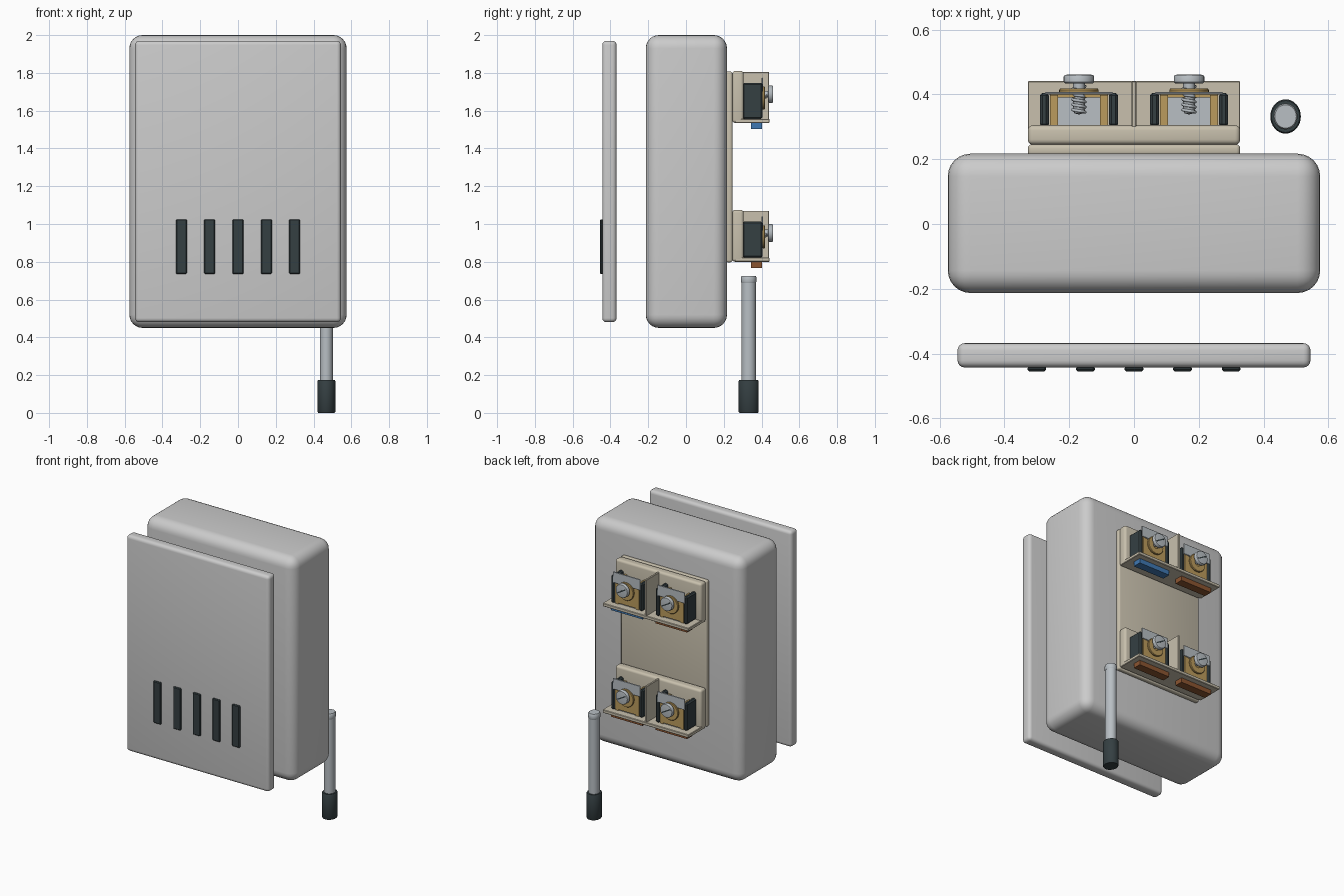
import bpy, bmesh, math
from mathutils import Matrix

if "Cube" in bpy.data.objects:
    bpy.data.objects.remove(bpy.data.objects["Cube"])


def mat(name, r, g, b):
    m = bpy.data.materials.new(name)
    m.diffuse_color = (r, g, b, 1)
    m.use_nodes = True
    m.node_tree.nodes["Principled BSDF"].inputs["Base Color"].default_value = m.diffuse_color
    return m


SHELL = mat("shell_grey", 0.60, 0.63, 0.60)
DARK = mat("dark", 0.035, 0.05, 0.055)
BEIGE = mat("beige", 0.58, 0.53, 0.42)
BRASS = mat("brass", 0.50, 0.33, 0.11)
METAL = mat("metal", 0.48, 0.52, 0.55)
BLUE = mat("blue", 0.05, 0.19, 0.45)
BROWN = mat("brown", 0.26, 0.09, 0.03)


def finish(name, bm, m):
    bmesh.ops.recalc_face_normals(bm, faces=bm.faces)
    me = bpy.data.meshes.new(name)
    bm.to_mesh(me)
    bm.free()
    ob = bpy.data.objects.new(name, me)
    bpy.context.collection.objects.link(ob)
    me.materials.append(m)
    bpy.ops.object.select_all(action='DESELECT')
    ob.select_set(True)
    bpy.context.view_layer.objects.active = ob
    bpy.ops.object.shade_smooth_by_angle(angle=math.radians(35))
    return ob


def box(name, x, y, z, m, bevel=0, seg=1):
    """Box given by (min, max) pairs, with optional rounded edges."""
    bm = bmesh.new()
    bmesh.ops.create_cube(bm, size=1)
    for v in bm.verts:
        v.co = [(r[0] + r[1]) / 2 + c * (r[1] - r[0]) for r, c in zip((x, y, z), v.co)]
    if bevel:
        bmesh.ops.bevel(bm, geom=bm.edges[:], offset=bevel, segments=seg,
                        profile=0.5, affect='EDGES')
    return finish(name, bm, m)


def lathe(name, profile, m, at, along_y=False, sx=1.0, n=32):
    """Revolve an (r, h) profile about z, or about y when along_y is set."""
    bm = bmesh.new()
    vs = [bm.verts.new((r, 0, h)) for r, h in profile]
    es = [bm.edges.new(p) for p in zip(vs, vs[1:])]
    bmesh.ops.spin(bm, geom=vs + es, cent=(0, 0, 0), axis=(0, 0, 1),
                   angle=2 * math.pi, steps=n, use_duplicate=False)
    bmesh.ops.remove_doubles(bm, verts=bm.verts, dist=1e-5)
    rot = Matrix.Rotation(-math.pi / 2, 4, 'X') if along_y else Matrix()
    bm.transform(Matrix.Translation(at) @ rot @ Matrix.Diagonal((sx, 1, 1, 1)))
    return finish(name, bm, m)


def thread(name, x, z, y0, y1, r, turns):
    """Helical screw thread along y."""
    cu = bpy.data.curves.new(name, 'CURVE')
    cu.dimensions = '3D'
    cu.bevel_depth = 0.005
    cu.bevel_resolution = 1
    sp = cu.splines.new('POLY')
    n = turns * 16
    sp.points.add(n)
    for i, p in enumerate(sp.points):
        a = 2 * math.pi * i / 16
        p.co = (x + r * math.cos(a), y0 + (y1 - y0) * i / n, z + r * math.sin(a), 1)
    cu.materials.append(METAL)
    bpy.context.collection.objects.link(bpy.data.objects.new(name, cu))


# Housing and detached front cover
box("housing", (-.575, .575), (-.213, .217), (.45, 2.0), SHELL, .07, 6)
box("front_cover", (-.545, .545), (-.443, -.368), (.48, 1.97), SHELL, .022, 4)
for i in range(5):
    cx = -.3 + .15 * i
    box(f"vent_slot_{i}", (cx - .029, cx + .029), (-.455, -.440), (.735, 1.025), DARK, .005)

# Rear mounting plate
box("mounting_plate", (-.328, .328), (.21, .246), (.797, 1.807), BEIGE, .012, 3)


def terminal(tag, cx, z, wire):
    """One screw terminal; z is the shelf's underside."""
    def bx(name, hw, y, z0, z1, m, b=0, off=0):
        box(f"{name}_{tag}", (cx + off - hw, cx + off + hw), y, (z + z0, z + z1), m, b)
    for s, side in ((-1, "a"), (1, "b")):
        bx(f"cheek_{side}", .014, (.30, .405), .022, .212, DARK, .008, s * .107)
        bx(f"brass_wall_{side}", .012, (.30, .398), .022, .19, BRASS, 0, s * .077)
    bx("clamp_block", .065, (.30, .392), .022, .11, METAL)
    bx("brass_front", .09, (.390, .400), .03, .165, BRASS)
    bx("marker_plate", .105, (.400, .407), .165, .24, METAL, .002)
    bx("wire_entry", .12, (.345, .402), -.032, .005, wire)
    # Screw with washer, shaft, thread and slotted head
    sz = z + .152
    lathe(f"washer_{tag}", [(.022, .403), (.058, .403), (.061, .408), (.061, .414),
          (.058, .418), (.022, .418), (.022, .403)], BRASS, (cx, 0, sz - .02), True)
    lathe(f"screw_shaft_{tag}", [(0, .338), (.014, .342), (.018, .35), (.018, .437), (0, .437)],
          METAL, (cx, 0, sz), True, n=16)
    thread(f"screw_thread_{tag}", cx, sz, .345, .425, .019, 5)
    lathe(f"screw_head_{tag}", [(0, .434), (.043, .434), (.047, .438), (.047, .455),
          (.044, .460), (.038, .461), (0, .461)], METAL, (cx, 0, sz), True)
    slot = box(f"screw_slot_{tag}", (-.036, .036), (.457, .4617), (-.004, .004), DARK)
    slot.rotation_euler = (0, math.radians(30), 0)
    slot.location = (cx, 0, sz)


# Two terminal rows: base, shelf, divider and a pair of terminals
for row, z, wires in (("upper", 1.535, (BROWN, BLUE)), ("lower", .80, (BROWN, BROWN))):
    box(f"terminal_base_{row}", (-.328, .328), (.245, .305), (z, z + .275), BEIGE, .016, 4)
    box(f"terminal_shelf_{row}", (-.328, .328), (.26, .442), (z, z + .022), BEIGE, .003)
    box(f"divider_{row}", (-.007, .007), (.285, .440), (z + .01, z + .27), BEIGE, .002)
    for cx, side, wire in ((-.17, "left", wires[0]), (.17, "right", wires[1])):
        terminal(f"{row}_{side}", cx, z, wire)

# Sensor probe with collar and dark tip
P = (.468, .332, 0)
lathe("probe_tube", [(0, .10), (.0375, .10), (.0375, .69), (0, .69)], METAL, P, sx=.92)
lathe("probe_collar", [(0, .688), (.038, .688), (.040, .692), (.040, .720),
      (.036, .726), (0, .726)], METAL, P, sx=.92)
lathe("probe_tip", [(0, 0), (.049, 0), (.053, .006), (.053, .168), (.049, .175), (0, .175)],
      DARK, P, sx=.89)
